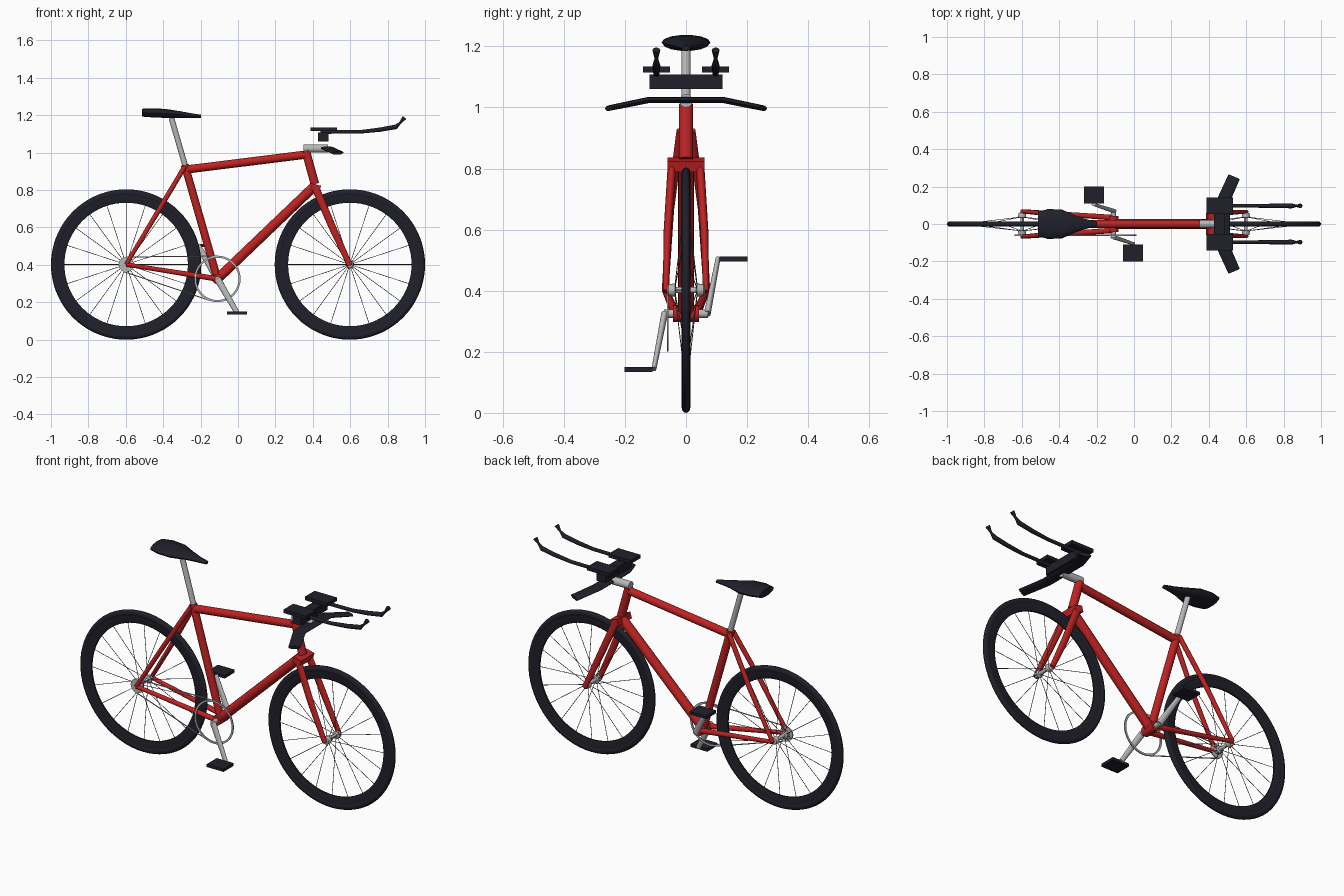
import bpy, bmesh
from math import pi, sin, cos
from mathutils import Vector, Matrix

if "Cube" in bpy.data.objects:
    bpy.data.objects.remove(bpy.data.objects["Cube"], do_unlink=True)


def material(name, rgb):
    m = bpy.data.materials.new(name)
    m.use_nodes = True
    m.diffuse_color = (*rgb, 1)
    m.node_tree.nodes["Principled BSDF"].inputs["Base Color"].default_value = (*rgb, 1)
    return m


RED = material("red paint", (0.52, 0.016, 0.016))
BLACK = material("black rubber", (0.014, 0.014, 0.023))
SILVER = material("silver metal", (0.48, 0.48, 0.48))
STEEL = material("spoke steel", (0.16, 0.16, 0.16))


def finish(name, bm, mat, smooth=True):
    bmesh.ops.recalc_face_normals(bm, faces=bm.faces)
    me = bpy.data.meshes.new(name)
    bm.to_mesh(me)
    bm.free()
    me.materials.append(mat)
    ob = bpy.data.objects.new(name, me)
    bpy.context.collection.objects.link(ob)
    if smooth:
        bpy.ops.object.select_all(action="DESELECT")
        ob.select_set(True)
        bpy.context.view_layer.objects.active = ob
        bpy.ops.object.shade_smooth_by_angle(angle=0.7)
    return ob


def loft(bm, rings, closed=False):
    """Skin a row of equal rings, capped unless closed into a loop."""
    loops = [[bm.verts.new(p) for p in r] for r in rings]
    pairs = list(zip(loops, loops[1:]))
    if closed:
        pairs.append((loops[-1], loops[0]))
    for a, b in pairs:
        for i in range(len(a)):
            j = (i + 1) % len(a)
            bm.faces.new((a[i], a[j], b[j], b[i]))
    if not closed:
        bm.faces.new(loops[0])
        bm.faces.new(loops[-1])


def sweep(bm, pts, radii, sides=16, ref=(0, 1, 0), flat=1.0):
    """Tube along points; flat scales the radius across the ref direction."""
    pts = [Vector(p) for p in pts]
    if not isinstance(radii, (list, tuple)):
        radii = [radii] * len(pts)
    rings = []
    for i, p in enumerate(pts):
        d = (pts[min(i + 1, len(pts) - 1)] - pts[max(i - 1, 0)]).normalized()
        n = Vector(ref)
        if abs(n.dot(d)) > 0.98:
            n = Vector((1, 0, 0))
        n = (n - d * n.dot(d)).normalized()
        b = d.cross(n)
        rings.append([p + radii[i] * (n * cos(t) + b * sin(t) * flat)
                      for t in (2 * pi * k / sides for k in range(sides))])
    loft(bm, rings)


def tube(name, pts, radii, mat, **kw):
    bm = bmesh.new()
    sweep(bm, pts, radii, **kw)
    return finish(name, bm, mat)


def box(name, centre, size, mat, tilt=0):
    bm = bmesh.new()
    m = Matrix.Translation(centre) @ Matrix.Rotation(tilt, 4, "Y") @ Matrix.Diagonal((*size, 1))
    bmesh.ops.create_cube(bm, size=1, matrix=m)
    return finish(name, bm, mat, False)


def lathe(name, centre, profile, mat, steps=64):
    """Spin a closed (radius, y) profile round an axle along y."""
    bm = bmesh.new()
    c = Vector(centre)
    loft(bm, [[c + Vector((r * cos(t), y, r * sin(t))) for r, y in profile]
              for t in (2 * pi * k / steps for k in range(steps))], closed=True)
    return finish(name, bm, mat)


# Key frame points
AXLE_Z, AXLE_X, TYRE_R = 0.402, 0.598, 0.402
BB = Vector((-0.11, 0, 0.325))
SEAT_TOP = Vector((-0.285, 0, 0.935))
HEAD_TOP = Vector((0.362, 0, 1.01))
CROWN = Vector((0.415, 0, 0.812))
SIDES = (("left", 1), ("right", -1))

# Wheels
for end, x in (("front", AXLE_X), ("rear", -AXLE_X)):
    hub = Vector((x, 0, AXLE_Z))
    tyre = [(TYRE_R - 0.019 + 0.019 * cos(t), 0.0145 * sin(t))
            for t in (2 * pi * k / 12 for k in range(12))]
    lathe(end + "_tyre", hub, tyre, BLACK, 72)
    lathe(end + "_rim", hub, [(0.372, -0.011), (0.372, 0.011), (0.35, 0.011),
                              (0.33, 0.005), (0.33, -0.005), (0.35, -0.011)], BLACK, 72)
    hub_y = [-0.062, -0.058, -0.036, -0.032, 0.032, 0.036, 0.058, 0.062]
    hub_r = [0.012, 0.019, 0.022, 0.010, 0.010, 0.022, 0.019, 0.012]
    tube(end + "_hub", [hub + Vector((0, y, 0)) for y in hub_y], hub_r, SILVER)
    bm = bmesh.new()
    for k in range(20):
        t = 2 * pi * k / 20
        out = Vector((cos(t), 0, sin(t)))
        side = Vector((0, 0.036 if k % 2 else -0.036, 0))
        sweep(bm, [hub + out * 0.018 + side, hub + out * 0.335], 0.0016, sides=5)
    finish(end + "_spokes", bm, STEEL)

# Main frame tubes
tube("seat_tube", [BB, SEAT_TOP], 0.021, RED)
tube("top_tube", [SEAT_TOP + Vector((0.01, 0, -0.025)), HEAD_TOP + Vector((0.005, 0, -0.02))],
     0.022, RED)
tube("down_tube", [BB, CROWN + Vector((-0.005, 0, 0.01))], 0.026, RED)
tube("head_tube", [HEAD_TOP, CROWN + Vector((-0.004, 0, 0.02))], 0.023, RED)
tube("bottom_bracket", [BB + Vector((0, y, 0)) for y in (-0.042, 0.042)], 0.028, RED)
box("fork_crown", CROWN, (0.05, 0.12, 0.036), RED, 0.27)

# Fork blades and rear stays
for side, s in SIDES:
    tube(side + "_fork_blade",
         [(0.415, 0.046 * s, 0.81), (0.505, 0.06 * s, 0.6), (AXLE_X, 0.066 * s, AXLE_Z - 0.005)],
         [0.014, 0.013, 0.010], RED, flat=1.5)
    tube(side + "_seat_stay",
         [(-0.285, 0.018 * s, 0.925), (-0.44, 0.052 * s, 0.665), (-AXLE_X, 0.068 * s, AXLE_Z)],
         [0.013, 0.013, 0.011], RED)
    tube(side + "_chain_stay",
         [(-AXLE_X, 0.068 * s, AXLE_Z), (-0.11, 0.034 * s, 0.325)], [0.011, 0.015], RED)

# Drivetrain
RING_R, COG_R, CHAIN_Y = 0.122, 0.04, -0.06
COG = Vector((-AXLE_X, 0, AXLE_Z))
ring = BB + Vector((0, CHAIN_Y, 0))
cog = COG + Vector((0, CHAIN_Y, 0))


def band(name, centre, inner, outer):
    lathe(name, centre, [(inner, -0.003), (outer, -0.003), (outer, 0.003), (inner, 0.003)], SILVER)


band("chainring", ring, RING_R - 0.009, RING_R + 0.002)
band("rear_cog", cog, 0.01, COG_R)
for name, n in (("upper_chain", Vector((0, 0, 1))), ("lower_chain", Vector((-0.35, 0, -0.94)))):
    tube(name, [cog + n * COG_R, ring + n * RING_R], 0.003, SILVER, sides=6)
tube("crank_spindle", [BB + Vector((0, y, 0)) for y in (-0.072, 0.072)], 0.014, SILVER)

# Cranks and pedals, half a turn apart
for side, s in SIDES:
    foot = BB + Vector((-0.105 * s, 0.105 * s, 0.181 * s))
    tube(side + "_crank", [BB + Vector((0, 0.07 * s, 0)), foot], [0.011, 0.008], SILVER, flat=1.7)
    box(side + "_pedal", foot + Vector((0, 0.05 * s, -0.002)), (0.107, 0.092, 0.016), BLACK)

# Seat post and saddle
tube("seat_post", [SEAT_TOP + Vector((0.01, 0, -0.03)), (-0.356, 0, 1.185)], 0.015, SILVER)
bm = bmesh.new()
rings = []
for x, w, top, low in ((-0.512, 0.066, 1.235, 1.192), (-0.46, 0.08, 1.238, 1.188),
                       (-0.385, 0.077, 1.234, 1.185), (-0.31, 0.044, 1.222, 1.186),
                       (-0.25, 0.024, 1.211, 1.185), (-0.198, 0.013, 1.203, 1.185)):
    mid, half = (top + low) / 2, (top - low) / 2
    rings.append([(x, w * cos(t), mid + half * sin(t))
                  for t in (2 * pi * k / 14 for k in range(14))])
loft(bm, rings)
finish("saddle", bm, BLACK)

# Stem and flattened base bar
tube("stem", [(0.35, 0, 1.022), (0.48, 0, 1.022)], 0.022, SILVER)
half = [(0.535, 0.252, 0.998), (0.478, 0.125, 1.024)]
bar = half + [(x, -y, z) for x, y, z in reversed(half)]
tube("base_bar", bar, [0.033, 0.036, 0.036, 0.033], BLACK, ref=(1, 0, 0), flat=0.28, sides=12)

# Aero bar bridge, arm pads and extensions
box("pad_bridge", (0.457, 0, 1.084), (0.056, 0.24, 0.048), BLACK)
for side, s in SIDES:
    y = 0.097 * s
    box(side + "_arm_pad", (0.459, y, 1.125), (0.142, 0.088, 0.02), BLACK)
    tube(side + "_extension",
         [(0.44, y, 1.11), (0.66, y, 1.112), (0.76, y, 1.123), (0.845, y, 1.138),
          (0.868, y, 1.16), (0.89, y, 1.188)],
         [0.01, 0.01, 0.012, 0.013, 0.006, 0.013], BLACK, sides=10)
